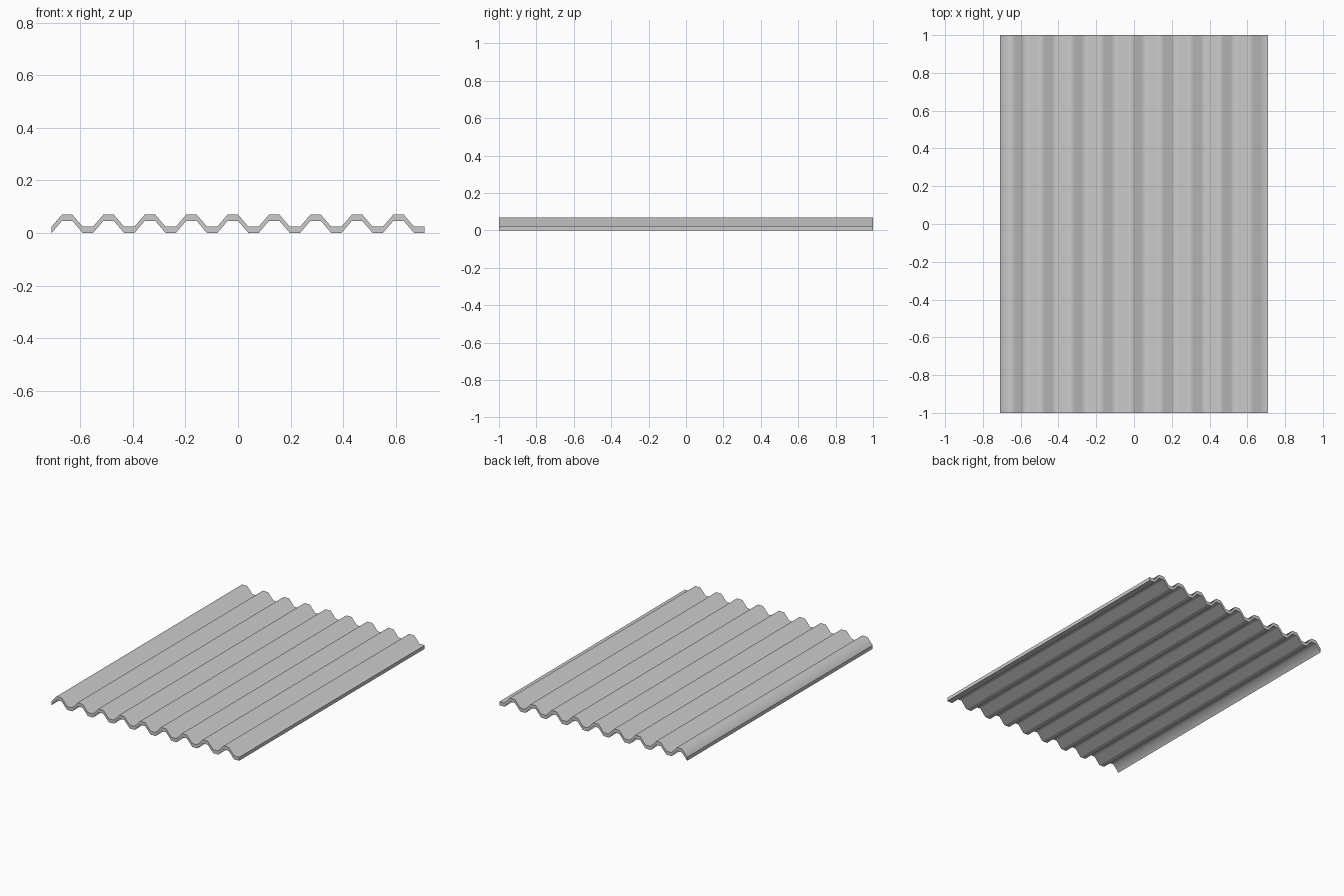
import bpy, bmesh

if "Cube" in bpy.data.objects:
    bpy.data.objects.remove(bpy.data.objects["Cube"])

RIBS = 9
WIDTH = 1.418
LENGTH = 2.0
HEIGHT = 0.07
THICK = 0.024

# Trapezoid wave: rise, crest, fall, trough, each a quarter of the pitch
step = WIDTH / (RIBS * 4)
wave = [0.0, HEIGHT - THICK, HEIGHT - THICK, 0.0]
line = [(-WIDTH / 2 + i * step, wave[i % 4]) for i in range(RIBS * 4 + 1)]

bm = bmesh.new()


def row(y, lift):
    return [bm.verts.new((x, y, z + lift)) for x, z in line]


bf, bb = row(-LENGTH / 2, 0), row(LENGTH / 2, 0)
tf, tb = row(-LENGTH / 2, THICK), row(LENGTH / 2, THICK)

# Smooth upper and lower skins, flat front and back edges
for i in range(len(line) - 1):
    j = i + 1
    for quad, smooth in (((tf[i], tf[j], tb[j], tb[i]), True),
                         ((bf[j], bf[i], bb[i], bb[j]), True),
                         ((bf[i], bf[j], tf[j], tf[i]), False),
                         ((bb[j], bb[i], tb[i], tb[j]), False)):
        bm.faces.new(quad).smooth = smooth

# Left and right side edges
bm.faces.new((bf[0], tf[0], tb[0], bb[0]))
bm.faces.new((bf[-1], bb[-1], tb[-1], tf[-1]))

# Keep the sheet's rim crisp
for e in bm.edges:
    e.smooth = all(f.smooth for f in e.link_faces)

mesh = bpy.data.meshes.new("corrugated_sheet")
bm.to_mesh(mesh)
bm.free()
sheet = bpy.data.objects.new("corrugated_sheet", mesh)
bpy.context.collection.objects.link(sheet)
